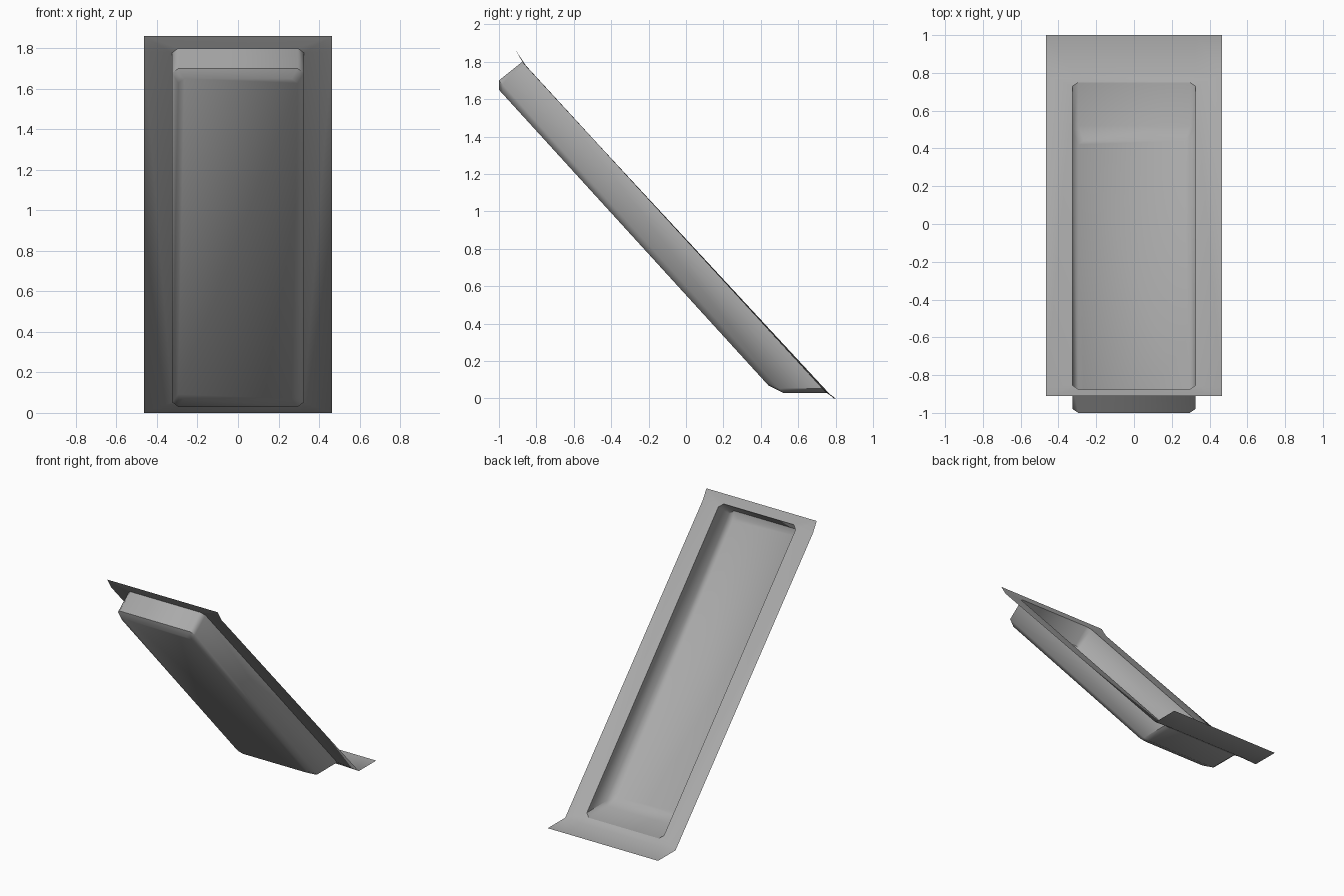
import bpy
import bmesh
import math

cube = bpy.data.objects.get("Cube")
if cube:
    bpy.data.objects.remove(cube, do_unlink=True)

grey = bpy.data.materials.new("plain grey")
grey.use_nodes = True
COLOUR = (0.4, 0.4, 0.4, 1)
grey.diffuse_color = COLOUR
grey.node_tree.nodes["Principled BSDF"].inputs["Base Color"].default_value = COLOUR

IN, OUT = 0.325, 0.465      # half widths of the tray and of the flange
CUT = 0.03                  # corner chamfer


def finish(name, bm):
    bmesh.ops.remove_doubles(bm, verts=bm.verts, dist=0.0005)
    mesh = bpy.data.meshes.new(name)
    bm.to_mesh(mesh)
    bm.free()
    mesh.materials.append(grey)
    obj = bpy.data.objects.new(name, mesh)
    bpy.context.collection.objects.link(obj)
    bpy.ops.object.select_all(action="DESELECT")
    obj.select_set(True)
    bpy.context.view_layer.objects.active = obj
    bpy.ops.object.shade_smooth_by_angle(angle=math.radians(50))


def side_points(upper, lower, half):
    """Chamfered side of a sloping ring, from its upper to its lower end."""
    (y0, z0), (y1, z1) = upper, lower
    t = CUT / math.hypot(y1 - y0, z1 - z0)
    dy, dz = (y1 - y0) * t, (z1 - z0) * t
    return [(half - CUT, y0, z0), (half, y0 + dy, z0 + dz),
            (half, y1 - dy, z1 - dz), (half - CUT, y1, z1)]


def mirrored(points):
    return [(-x, y, z) for x, y, z in points]


# Tray: mouth, foot of the walls, and floor
mouth = side_points((-0.875, 1.80), (0.75, 0.03), IN)
foot = side_points((-1.0, 1.70), (0.52, 0.03), IN)
floor = side_points((-1.0, 1.65), (0.44, 0.07), IN - 0.03)
bm = bmesh.new()
rings = [[bm.verts.new(p) for p in side + mirrored(side)[::-1]]
         for side in (mouth, foot, floor)]
for a, b in zip(rings, rings[1:]):
    for i in range(8):
        j = (i + 1) % 8
        bm.faces.new((a[i], a[j], b[j], b[i]))
bm.faces.new(rings[-1])
bmesh.ops.recalc_face_normals(bm, faces=bm.faces)
finish("tray", bm)

# Flange: twisted side strips, raised upper lip and flat lower lip
top = (OUT, -0.91, 1.86)
shoulder = (OUT, -0.865, 1.785)
ankle = (OUT, 0.79, 0)
toe = (OUT, 1.0, 0)
heel = (IN, 0.80, 0)
toe_in = (IN, 1.0, 0)
m0, m1, m2, m3 = mouth
half_faces = [
    (top, shoulder, m1), (top, m1, m0),
    (shoulder, m2, m1), (shoulder, ankle, m2),
    (ankle, heel, m2), (m2, heel, m3),
    (ankle, toe, toe_in, heel),
]
bm = bmesh.new()
for face in half_faces:
    bm.faces.new([bm.verts.new(p) for p in face])
    bm.faces.new([bm.verts.new(p) for p in mirrored(face)[::-1]])
for a, b in ((top, m0), (m3, heel), (heel, toe_in)):
    quad = [a, b] + mirrored([b, a])
    bm.faces.new([bm.verts.new(p) for p in quad])
bmesh.ops.remove_doubles(bm, verts=bm.verts, dist=0.0005)
bmesh.ops.recalc_face_normals(bm, faces=bm.faces)
if sum(f.normal.z for f in bm.faces) < 0:
    bmesh.ops.reverse_faces(bm, faces=bm.faces)
finish("flange", bm)
